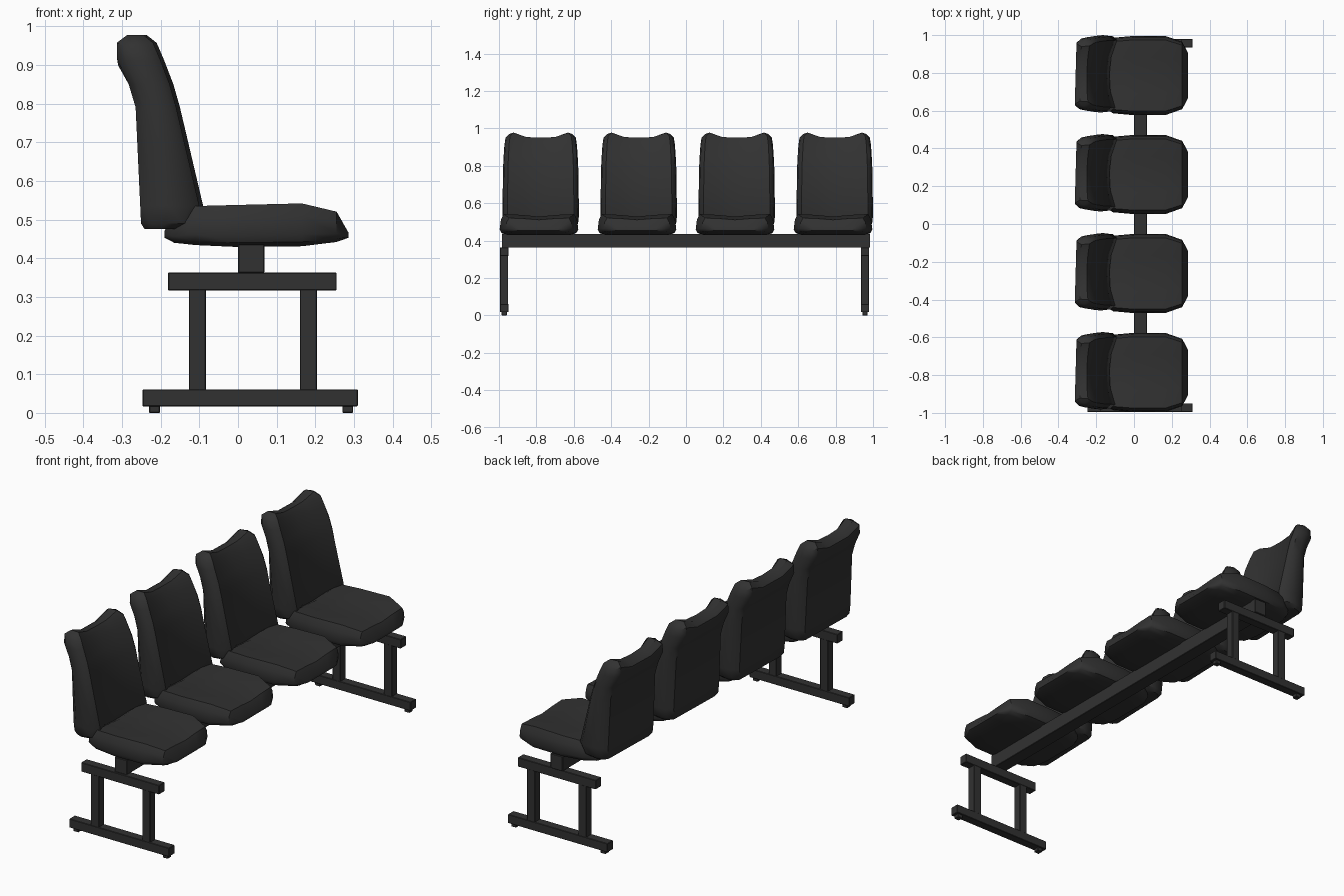
import bpy, bmesh

if "Cube" in bpy.data.objects:
    bpy.data.objects.remove(bpy.data.objects["Cube"])

mat = bpy.data.materials.new("charcoal")
mat.diffuse_color = (0.031, 0.031, 0.031, 1)
mat.use_nodes = True
mat.node_tree.nodes["Principled BSDF"].inputs["Base Color"].default_value = mat.diffuse_color


def finish(name, bm, angle):
    bmesh.ops.recalc_face_normals(bm, faces=bm.faces)
    me = bpy.data.meshes.new(name)
    bm.to_mesh(me)
    bm.free()
    me.materials.append(mat)
    me.shade_smooth()
    me.set_sharp_from_angle(angle=angle)
    return me


def place(name, me, y=0.0):
    ob = bpy.data.objects.new(name, me)
    ob.location.y = y
    bpy.context.collection.objects.link(ob)
    return ob


def box(name, x0, x1, y0, y1, z0, z1):
    bm = bmesh.new()
    bmesh.ops.create_cube(bm, size=1)
    for v in bm.verts:
        v.co = (x0 + (v.co.x + .5) * (x1 - x0),
                y0 + (v.co.y + .5) * (y1 - y0),
                z0 + (v.co.z + .5) * (z1 - z0))
    bmesh.ops.bevel(bm, geom=bm.edges[:], offset=0.002, segments=1, affect='EDGES')
    return place(name, finish(name, bm, 0.5))


def ring16(low, side, high):
    """16-point section: 5 along one face, 3 round the side, 5 back, 3 round the side.
    low/high are (width, depth) for v = outer, mid, centre."""
    half_l = [(-low[0][0], low[0][1]), (-low[1][0], low[1][1]), low[2], low[1], low[0]]
    half_h = [high[0], high[1], high[2], (-high[1][0], high[1][1]), (-high[0][0], high[0][1])]
    return half_l + side + half_h + [(-v, w) for v, w in reversed(side)]


def loft(name, rows, section, point):
    bm = bmesh.new()
    rings = [[bm.verts.new(point(r, v, w)) for v, w in section] for r in rows]
    for a, b in zip(rings, rings[1:]):
        for i in range(16):
            j = (i + 1) % 16
            bm.faces.new((a[i], a[j], b[j], b[i]))
    for r in (rings[0], rings[-1]):           # end caps as strips
        for i in range(4):
            bm.faces.new((r[i], r[i + 1], r[11 - i], r[12 - i]))
        bm.faces.new(r[4:9])
        bm.faces.new(r[12:16] + [r[0]])
    return finish(name, bm, 0.7)


# Seat cushion: stations along x (x, bottom, top, half width)
seat_rows = [(-.19, .453, .472, .12), (-.165, .44, .502, .17), (-.11, .434, .537, .20),
             (0, .429, .54, .21), (.165, .431, .544, .21), (.255, .442, .522, .178),
             (.286, .453, .466, .12)]
seat_sec = ring16([(.8, 0), (.4, 0), (0, 0)], [(.95, .1), (1, .27), (.97, .7)],
                  [(.9, .98), (.45, .94), (0, .86)])
seat_mesh = loft("seat", seat_rows, seat_sec,
                 lambda r, v, w: (r[0], v * r[3], r[1] + w * (r[2] - r[1])))

# Backrest: stations along z (z, back x, front x, half width)
back_rows = [(.475, -.237, -.15, .185), (.49, -.246, -.118, .2), (.535, -.248, -.095, .205),
             (.79, -.260, -.155, .201), (.85, -.278, -.172, .198), (.915, -.308, -.197, .194),
             (.957, -.309, -.215, .188), (.977, -.283, -.24, .17)]
back_sec = ring16([(.85, 0), (.4, 0), (0, 0)], [(.96, .2), (1, .5), (.97, .85)],
                  [(.87, 1), (.45, .82), (0, .77)])


def back_point(r, v, w):
    # raised ears on the top edge, with a slight turn of the whole back
    up = min(max((r[0] - .85) / .11, 0), 1)
    t = min(max((abs(v) - .4) / .42, 0), 1)
    dz = -.027 * (1 - t) - (.008 if abs(v) > .95 else 0)
    y = v * r[3]
    return (r[1] + w * (r[2] - r[1]) + .028 * y, y + .009, r[0] + dz * up)


back_mesh = loft("backrest", back_rows, back_sec, back_point)

for i, y in enumerate((-.786, -.262, .262, .786)):
    place(f"seat_{i + 1}", seat_mesh, y)
    place(f"backrest_{i + 1}", back_mesh, y)

# Long beam under the seats
box("beam", 0, .068, -.985, .985, .362, .436)

# End leg frames
for side, y in (("near", -.972), ("far", .957)):
    a, b = y - .0225, y + .0225
    box(side + "_top_rail", -.181, .255, a, b, .317, .363)
    box(side + "_floor_rail", -.247, .31, a, b, .017, .061)
    for k, x in (("rear", -.105), ("front", .182)):
        box(f"{side}_{k}_post", x - .022, x + .022, a + .001, b - .001, .058, .32)
    for k, x in (("rear", -.216), ("front", .284)):
        box(f"{side}_{k}_foot", x - .014, x + .014, y - .014, y + .014, 0, .02)
